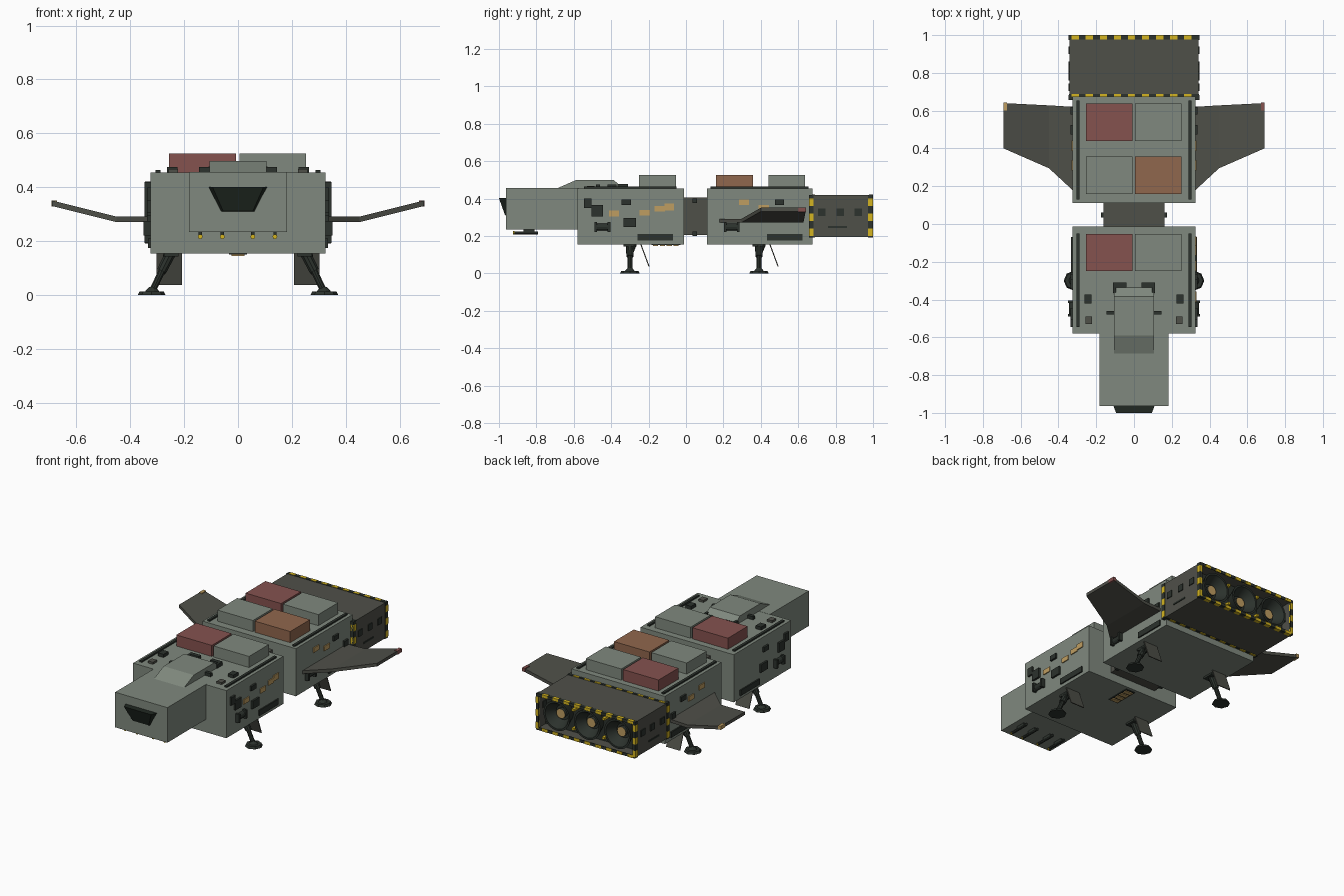
import bpy, bmesh, math
from mathutils import Vector

if "Cube" in bpy.data.objects:
    bpy.data.objects.remove(bpy.data.objects["Cube"])

def material(name, r, g, b):
    m = bpy.data.materials.new(name)
    m.diffuse_color = (r, g, b, 1)
    m.use_nodes = True
    m.node_tree.nodes["Principled BSDF"].inputs["Base Color"].default_value = m.diffuse_color
    return m

GREEN = material("hull_green", .215, .25, .21)
GREY = material("engine_grey", .078, .08, .066)
DARK = material("dark_metal", .025, .032, .026)
GLASS = material("window_dark", .015, .022, .016)
RED = material("crate_red", .235, .085, .078)
BROWN = material("crate_brown", .28, .135, .075)
TAN = material("panel_tan", .52, .34, .12)
YELLOW = material("hazard_yellow", .66, .46, .015)

def finish(name, bm, mats):
    bmesh.ops.recalc_face_normals(bm, faces=bm.faces)
    me = bpy.data.meshes.new(name)
    bm.to_mesh(me)
    bm.free()
    for m in mats:
        me.materials.append(m)
    ob = bpy.data.objects.new(name, me)
    bpy.context.collection.objects.link(ob)
    return ob

def loft(bm, rings):
    """Skin equal-length rings of points and cap both ends."""
    vs = [[bm.verts.new(p) for p in ring] for ring in rings]
    n = len(vs[0])
    for a, b in zip(vs, vs[1:]):
        for i in range(n):
            bm.faces.new((a[i], a[(i + 1) % n], b[(i + 1) % n], b[i]))
    bm.faces.new(vs[0])
    bm.faces.new(vs[-1])

def boxes(name, mat, spans, mirror=False):
    """One object from boxes (x0, x1, y0, y1, z0, z1), optionally on both sides."""
    bm = bmesh.new()
    for x0, x1, y0, y1, z0, z1 in spans:
        for s in ((1, -1) if mirror else (1,)):
            loft(bm, [[(s * x0, y0, z), (s * x1, y0, z), (s * x1, y1, z), (s * x0, y1, z)]
                      for z in (z0, z1)])
    return finish(name, bm, [mat])

def rods(name, mat, items, sides=10):
    """Cylinders or cones (start, end, start radius, end radius)."""
    bm = bmesh.new()
    for a, b, ra, rb in items:
        a, b = Vector(a), Vector(b)
        q = (b - a).to_track_quat('Z', 'Y')
        ring = [Vector((math.cos(t), math.sin(t), 0))
                for t in (2 * math.pi * i / sides for i in range(sides))]
        loft(bm, [[a + q @ (v * ra) for v in ring], [b + q @ (v * rb) for v in ring]])
    return finish(name, bm, [mat])

# Hull modules, nose and connecting tunnel
boxes("front_module", GREEN, [(-.325, .325, -.58, -.012, .155, .455)])
boxes("rear_module", GREEN, [(-.325, .325, .112, .675, .155, .455)])
boxes("nose", GREEN, [(-.182, .182, -.963, -.575, .235, .456)])
boxes("tunnel", GREY, [(-.162, .162, -.02, .12, .205, .405)])
boxes("tunnel_clamps", DARK, [(.15, .175, .035, .06, z, z + .025) for z in (.2, .375)], True)

# Sloped roof hatch and its clamps
bm = bmesh.new()
loft(bm, [[(x, -.70, .45), (x, -.59, .498), (x, -.385, .498), (x, -.33, .45)] for x in (-.105, .105)])
finish("roof_hatch", bm, [GREEN])
boxes("hatch_clamps", DARK, [(.105, .145, -.48, -.46, .45, .475), (.04, .11, -.335, -.31, .45, .478),
                             (.095, .11, -.365, -.31, .45, .478)], True)

# Wedge windscreen on the nose
bm = bmesh.new()
loft(bm, [[(-.11, -.96, .402), (.11, -.96, .402), (.062, -.96, .308), (-.062, -.96, .308)],
          [(-.095, -1, .402), (.095, -1, .402), (.055, -.968, .312), (-.055, -.968, .312)]])
finish("windscreen", bm, [GLASS])

# Guns under the nose
GUN_X = (-.14, -.058, .055, .137)
boxes("gun_mounts", DARK, [(x - .006, x + .006, -.87, -.81, .22, .24) for x in GUN_X])
rods("guns", DARK, [((x, -.79, .217), (x, -.92, .217), .008, .008) for x in GUN_X], 8)
rods("gun_tips", YELLOW, [((x, -.918, .217), (x, -.925, .217), .009, .009) for x in GUN_X], 8)

# Cargo crates, roof rails and roof boxes
for name, mat, x, y in (("front_red", RED, -.255, -.25), ("front_green", GREEN, .005, -.25),
                        ("rear_red", RED, -.255, .44), ("rear_green_right", GREEN, .005, .44),
                        ("rear_green_left", GREEN, -.255, .16), ("rear_brown", BROWN, .005, .16)):
    boxes("crate_" + name, mat, [(x, x + .247, y, y + .197, .45, .525)])
boxes("roof_rails", DARK, [(.288, .305, -.545, -.05, .45, .464), (.288, .305, .13, .655, .45, .464)], True)
boxes("roof_boxes", DARK, [(.225, .263, -.42, -.372, .45, .475)], True)
boxes("roof_vents", GREY, [(.222, .257, -.53, -.49, .45, .468)], True)

# Dark side boxes, lower vents and tanks on both flanks
def flank(items, depth):
    return [(.32, .325 + depth, y - w / 2, y + w / 2, z - h / 2, z + h / 2) for y, z, w, h in items]

boxes("side_boxes", DARK, flank([(-.525, .375, .04, .05), (-.475, .335, .06, .06), (-.32, .38, .05, .03),
                                 (-.30, .272, .068, .05), (.50, .38, .05, .03), (.60, .30, .04, .05)], .012), True)
boxes("side_vents", DARK, flank([(-.165, .193, .19, .035), (.527, .193, .19, .035)], .008), True)
boxes("right_front_panels", TAN, flank([(-.385, .32, .055, .03), (-.22, .325, .055, .03),
                                        (-.14, .345, .055, .03), (-.09, .355, .05, .035)], .006))
boxes("rear_panels", TAN, flank([(.31, .38, .055, .03), (.415, .35, .055, .03)], .006), True)
rods("side_tanks", DARK, [((s * .325, y, .248), (s * .325, y + .085, .248), .02, .02)
                          for s in (1, -1) for y in (-.49, .202)], 12)
boxes("tank_straps", DARK, [(.32, .35, y + d, y + d + .014, .222, .276)
                            for y in (-.49, .202) for d in (0, .071)], True)

# Belly lights
boxes("belly_plate", DARK, [(-.033, .033, -.185, -.03, .151, .157)])
boxes("belly_lights", TAN, [(-.025, .025, -.177 + i * .037, -.15 + i * .037, .146, .154) for i in range(4)])

# Swept wings, flat at the root and raised to the tip
bm = bmesh.new()
for s in (1, -1):
    loft(bm, [[(s * x, yf, z - .01), (s * x, yb, z - .01), (s * x, yb, z + .01), (s * x, yf, z + .01)]
              for x, z, yf, yb in ((.315, .281, .17, .62), (.45, .281, .295, .628), (.69, .341, .40, .64))])
finish("wings", bm, [GREY])
boxes("left_tip_light", TAN, [(-.692, -.672, .60, .642, .329, .352)])
boxes("right_tip_light", RED, [(.672, .692, .60, .642, .329, .352)])

# Landing legs, feet and gear doors
legs, feet = [], []
for s in (1, -1):
    for y in (-.30, .39):
        legs += [((s * .245, y, .165), (s * .283, y, .09), .021, .019),
                 ((s * .28, y, .095), (s * .318, y, .014), .013, .013),
                 ((s * .318, y, .03), (s * .318, y, .01), .012, .03),
                 ((s * .27, y + .03, .155), (s * .275, y, .08), .007, .007)]
        feet.append(((s * .32, y, 0), (s * .32, y, .014), .052, .045))
rods("landing_legs", DARK, legs)
rods("landing_feet", DARK, feet, 8)
boxes("leg_collars", DARK, [(.22, .275, y - .035, y + .035, .143, .16) for y in (-.30, .39)], True)
bm = bmesh.new()
for s in (1, -1):
    for y in (-.245, .445):
        loft(bm, [[(s * x, y, .157), (s * x, y + .006, .157), (s * x, y + .05, .038), (s * x, y + .044, .038)]
                  for x in (.207, .303)])
finish("gear_doors", bm, [GREY])

# Engine housing: box with a recess in its back face
bm = bmesh.new()
loft(bm, [[(-.342, y, .195), (.342, y, .195), (.342, y, .418), (-.342, y, .418)] for y in (.672, .998)])
back = max(bm.faces, key=lambda f: f.calc_center_median().y)
bmesh.ops.inset_region(bm, faces=[back], thickness=.016)
pit = bmesh.ops.extrude_discrete_faces(bm, faces=[back])["faces"][0]
bmesh.ops.translate(bm, verts=pit.verts, vec=(0, -.09, 0))
pit.material_index = 1
finish("engine_housing", bm, [GREY, DARK])

# Three thruster bells with glowing cores
for label, x in (("left", -.212), ("middle", 0), ("right", .212)):
    bm = bmesh.new()
    n = 24
    prof = [(.06, .90), (.092, .985), (.08, .985), (.045, .925), (.03, .925), (.03, .945)]
    rings = [[bm.verts.new((x + r * math.cos(2 * math.pi * i / n), y, .306 + r * math.sin(2 * math.pi * i / n)))
              for i in range(n)] for r, y in prof]
    for a, b in zip(rings, rings[1:]):
        for i in range(n):
            bm.faces.new((a[i], a[(i + 1) % n], b[(i + 1) % n], b[i]))
    bm.faces.new(rings[-1]).material_index = 1
    ob = finish(label + "_thruster", bm, [DARK, TAN])
    bpy.context.view_layer.objects.active = ob
    ob.select_set(True)
    bpy.ops.object.shade_smooth_by_angle()
    ob.select_set(False)
boxes("thruster_markers", YELLOW, [(.097, .115, .90, .975, z, z + .014) for z in (.24, .36)], True)

# Hazard bands: dark strips with yellow blocks around the housing
bands, blocks = [], []
for y0, y1 in ((.674, .688), (.978, 1.0)):
    for z0, z1 in ((.192, .197), (.416, .421)):
        bands.append((-.344, .344, y0, y1, z0, z1))
        blocks += [(-.33 + i * .0745, -.292 + i * .0745, y0, y1 + .0005, z0 - .001, z1 + .001) for i in range(9)]
for y0, y1 in ((.657, .682), (.973, 1.0)):
    for x0, x1 in ((.325 if y0 < .9 else .34, .346), (-.346, -.325 if y0 < .9 else -.34)):
        bands.append((x0, x1, y0, y1, .193, .42))
        blocks += [(x0 - .001, x1 + .001, y0, y1 + .0005, .2 + i * .08, .24 + i * .08) for i in range(3)]
# Striped rim round the recess
for z0, z1 in ((.197, .21), (.403, .416)):
    bands.append((-.34, .34, .995, .9995, z0, z1))
    blocks += [(-.33 + i * .0745, -.292 + i * .0745, .995, 1, z0, z1) for i in range(9)]
for x0, x1 in ((.327, .341), (-.341, -.327)):
    bands.append((x0, x1, .995, .9995, .197, .416))
    blocks += [(x0, x1, .995, 1, .2 + i * .08, .24 + i * .08) for i in range(3)]
boxes("hazard_bands", DARK, bands)
boxes("hazard_blocks", YELLOW, blocks)

# Small hatches on the housing flanks
boxes("housing_hatches", DARK, [(.338, .347, y - .02, y + .02, .306, .346) for y in (.725, .825, .92)]
      + [(.338, .346, .76, .86, .242, .252)], True)
